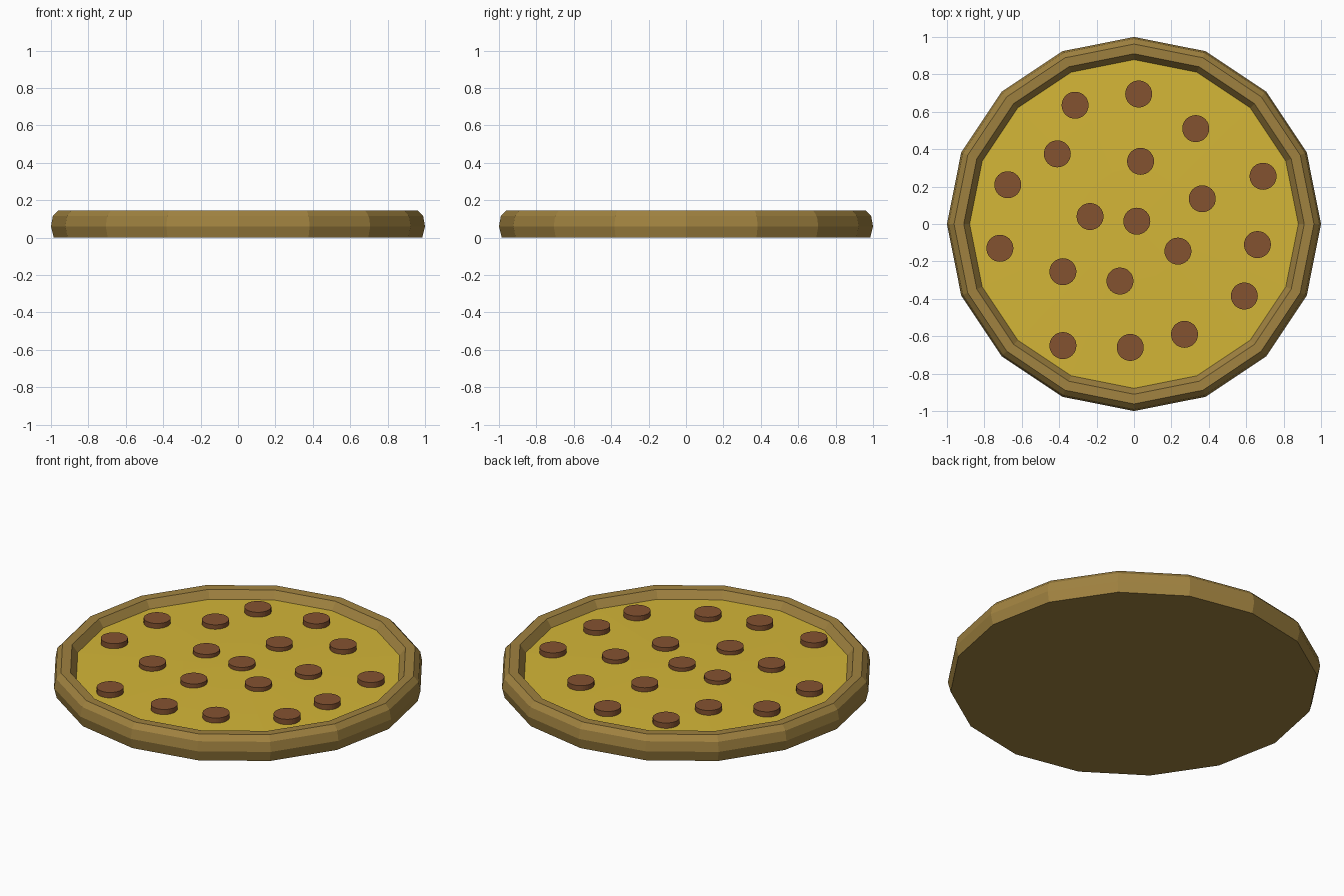
import bpy, bmesh, math

if "Cube" in bpy.data.objects:
    bpy.data.objects.remove(bpy.data.objects["Cube"])

def material(name, rgb):
    m = bpy.data.materials.new(name)
    lin = [(c / 255 / 12.92 if c < 10 else ((c / 255 + 0.055) / 1.055) ** 2.4) for c in rgb]
    m.diffuse_color = (*lin, 1)
    m.use_nodes = True
    m.node_tree.nodes["Principled BSDF"].inputs["Base Color"].default_value = m.diffuse_color
    return m

CRUST = material("baked crust", (160, 130, 64))
CHEESE = material("melted cheese", (212, 182, 55))
MEAT = material("cured meat", (132, 82, 48))

def lathe(name, profile, sides, mat, loc=(0, 0, 0)):
    """Spin (radius, z) points; both ends are closed with a flat cap."""
    bm = bmesh.new()
    rings = []
    for r, z in profile:
        rings.append([bm.verts.new((r * math.cos(2 * math.pi * i / sides),
                                    r * math.sin(2 * math.pi * i / sides), z))
                      for i in range(sides)])
    for a, b in zip(rings, rings[1:]):
        for i in range(sides):
            j = (i + 1) % sides
            bm.faces.new((a[i], a[j], b[j], b[i]))
    bm.faces.new(rings[0][::-1])
    bm.faces.new(rings[-1])
    me = bpy.data.meshes.new(name)
    bm.to_mesh(me)
    bm.free()
    me.materials.append(mat)
    ob = bpy.data.objects.new(name, me)
    ob.location = loc
    bpy.context.collection.objects.link(ob)
    return ob

# Crust: flat base, bulging side, raised rim and sloping inner wall
lathe("crust", [(0.985, 0), (1.0, 0.06), (0.99, 0.115), (0.962, 0.145),
                (0.91, 0.143), (0.872, 0.09)], 16, CRUST)

# Cheese: very shallow dome inside the rim
lathe("cheese", [(0.872, 0.092), (0.879, 0.099), (0.6, 0.104), (0.3, 0.109),
                 (0.05, 0.111)], 16, CHEESE)

# Meat slices scattered over the cheese
SLICES = [(-.315, .635), (.025, .695), (.33, .51), (-.41, .375), (.035, .335),
          (-.675, .21), (.69, .255), (.365, .135), (-.235, .04), (.015, .015),
          (.66, -.11), (-.717, -.13), (.235, -.145), (-.38, -.255),
          (-.075, -.305), (.59, -.385), (.27, -.59), (-.38, -.65), (-.02, -.66)]
for n, (x, y) in enumerate(SLICES, 1):
    lathe(f"meat_slice_{n}", [(0.072, 0.095), (0.072, 0.132)], 32, MEAT, (x, y, 0))
